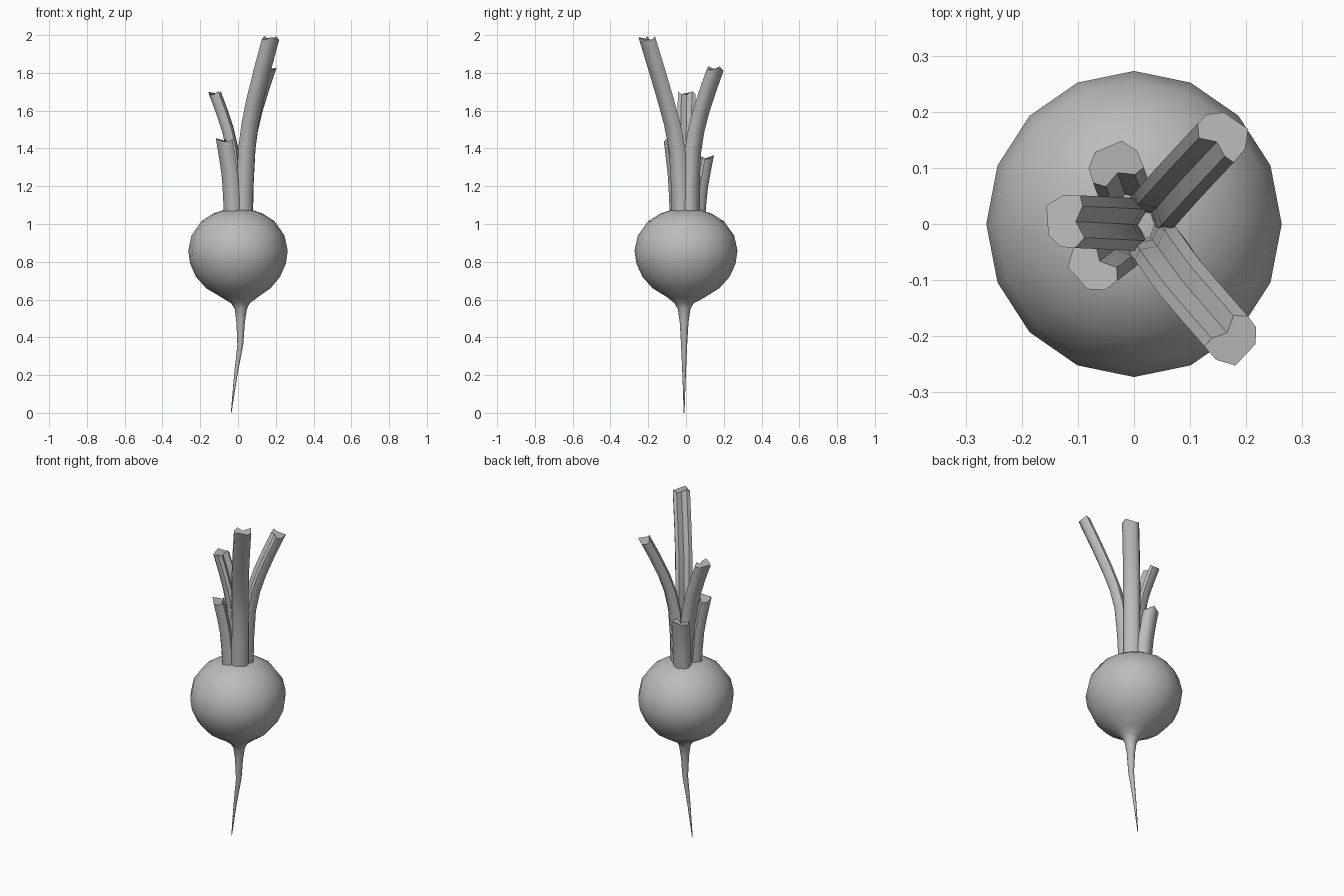
import bpy, bmesh, math
from mathutils import Vector

if "Cube" in bpy.data.objects:
    bpy.data.objects.remove(bpy.data.objects["Cube"], do_unlink=True)

grey = bpy.data.materials.new("plain grey")
grey.use_nodes = True
colour = (0.5, 0.5, 0.5, 1)
grey.diffuse_color = colour
grey.node_tree.nodes["Principled BSDF"].inputs["Base Color"].default_value = colour


def loft(name, rings, angle):
    """Skin a list of closed rings, cap both ends and smooth the result."""
    bm = bmesh.new()
    loops = [[bm.verts.new(p) for p in ring] for ring in rings]
    n = len(loops[0])
    for a, b in zip(loops, loops[1:]):
        for i in range(n):
            j = (i + 1) % n
            bm.faces.new((a[i], a[j], b[j], b[i]))
    bm.faces.new(loops[0])
    bm.faces.new(loops[-1])
    bmesh.ops.recalc_face_normals(bm, faces=bm.faces)
    mesh = bpy.data.meshes.new(name)
    bm.to_mesh(mesh)
    bm.free()
    obj = bpy.data.objects.new(name, mesh)
    bpy.context.collection.objects.link(obj)
    mesh.materials.append(grey)
    bpy.ops.object.select_all(action="DESELECT")
    obj.select_set(True)
    bpy.context.view_layer.objects.active = obj
    bpy.ops.object.shade_smooth_by_angle(angle=math.radians(angle))


# Round bulb running into a thin bent root: height, radius, centre x
profile = [(0, .002, -.036), (.2, .009, -.012), (.36, .016, .012),
           (.48, .023, .014), (.55, .033, .015), (.58, .05, .013),
           (.61, .095, .008), (.66, .175, .002), (.72, .228, 0),
           (.79, .26, 0), (.86, .27, 0), (.94, .252, 0),
           (1.015, .198, 0), (1.055, .135, 0), (1.073, .08, 0)]
SIDES = 16
rings = []
for z, r, cx in profile:
    cy = -.01 if z < .6 else 0
    turns = [math.tau * i / SIDES for i in range(SIDES)]
    rings.append([(cx + r * .975 * math.cos(t), cy + r * 1.01 * math.sin(t), z)
                  for t in turns])
loft("bulb_and_root", rings, 60)

# Stalk section: rounded outside, grooved inside (across, outward)
half = [(0, -.016), (.028, -.032), (.047, -.022), (.046, .008), (.026, .03)]
section = half + [(-u, v) for u, v in reversed(half[1:])]


def stalk(name, path, ragged):
    """Sweep the section along a leaning path and leave a ragged cut tip."""
    pts = [Vector(p) for p in path]
    lean = pts[-1] - pts[0]
    side = Vector((-lean.y, lean.x, 0)).normalized()
    # Smooth the path with a Catmull-Rom pass
    ext = [pts[0] * 2 - pts[1]] + pts + [pts[-1] * 2 - pts[-2]]
    line = []
    for a, b, c, d in zip(ext, ext[1:], ext[2:], ext[3:]):
        line += [b, (9 * (b + c) - a - d) / 16]
    line.append(pts[-1])
    rings = []
    for i, p in enumerate(line):
        along = (line[min(i + 1, len(line) - 1)] - line[max(i - 1, 0)]).normalized()
        out = along.cross(side)
        if out.dot(lean) - along.dot(lean) * out.dot(along) < 0 or out.xy.dot(lean.xy) < 0:
            out = -out
        ring = [p + side * u + out * v for u, v in section]
        if i == len(line) - 1:
            for k, (u, v) in enumerate(section):
                ring[k] += along * (ragged * (1 if k % 3 == 2 else -.4) + v * .3)
        rings.append(ring)
    loft(name, rings, 50)


stalk("tall_front_left_stalk", [(.037, -.035, 1.04), (.052, -.052, 1.4),
                                (.095, -.112, 1.66), (.178, -.208, 1.98)], .013)
stalk("back_left_stalk", [(.04, .03, 1.04), (.05, .04, 1.38),
                          (.09, .085, 1.6), (.16, .16, 1.82)], .012)
stalk("right_stalk", [(-.008, 0, 1.04), (-.018, 0, 1.3),
                      (-.055, .002, 1.5), (-.122, .005, 1.69)], .012)
stalk("short_front_right_stalk", [(-.035, -.045, 1.04), (-.046, -.055, 1.25),
                                  (-.075, -.077, 1.44)], .012)
stalk("short_back_right_stalk", [(-.02, .065, 1.04), (-.025, .08, 1.2),
                                 (-.035, .108, 1.35)], .012)
